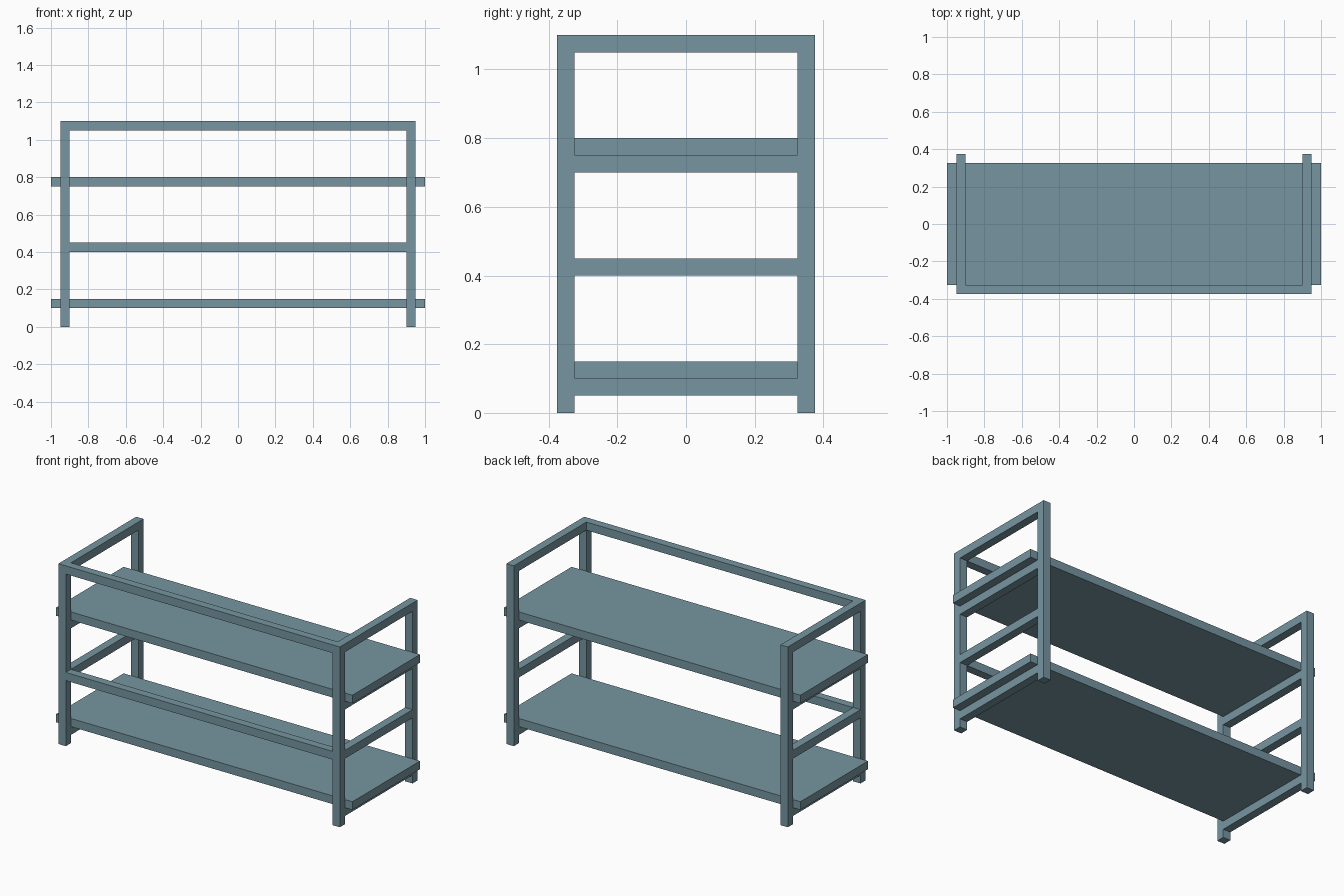
import bpy
import bmesh
from mathutils import Vector

cube = bpy.data.objects.get("Cube")
if cube:
    bpy.data.objects.remove(cube, do_unlink=True)

# Single painted-metal colour
COLOUR = (0.181, 0.300, 0.351, 1.0)
paint = bpy.data.materials.new("grey_blue_paint")
paint.use_nodes = True
paint.diffuse_color = COLOUR
paint.node_tree.nodes["Principled BSDF"].inputs["Base Color"].default_value = COLOUR


def box(name, low, high):
    """Flat-shaded box between two opposite corners."""
    low, high = Vector(low), Vector(high)
    mesh = bpy.data.meshes.new(name)
    bm = bmesh.new()
    bmesh.ops.create_cube(bm, size=1.0)
    bmesh.ops.scale(bm, vec=high - low, verts=bm.verts)
    bm.to_mesh(mesh)
    bm.free()
    mesh.materials.append(paint)
    obj = bpy.data.objects.new(name, mesh)
    obj.location = (low + high) / 2
    bpy.context.collection.objects.link(obj)
    return obj


BAR = 0.05                       # square tube thickness
HEIGHT = 1.10
X_OUT, Y_OUT = 0.95, 0.375       # outer faces of the frame
X_IN, Y_IN = X_OUT - BAR, Y_OUT - BAR

# End frames: two posts joined by four side rails
for side, sx in (("left", 1), ("right", -1)):
    x0, x1 = sorted((sx * X_IN, sx * X_OUT))
    for end, sy in (("front", -1), ("back", 1)):
        y0, y1 = sorted((sy * Y_IN, sy * Y_OUT))
        box(f"{end}_{side}_post", (x0, y0, 0), (x1, y1, HEIGHT))
    for level, z in (("bottom", 0.05), ("middle", 0.40), ("upper", 0.70), ("top", 1.05)):
        box(f"{side}_{level}_rail", (x0, -Y_IN, z), (x1, Y_IN, z + BAR))

# Long rails across the front only
for level, z in (("middle", 0.40), ("top", 1.05)):
    box(f"front_{level}_rail", (-X_IN, -Y_OUT, z), (X_IN, -Y_IN, z + BAR))

# Shelves resting on the side rails and overhanging both ends
for level, z in (("lower", 0.10), ("upper", 0.75)):
    box(f"{level}_shelf", (-1, -Y_IN, z), (1, Y_IN, z + BAR))
